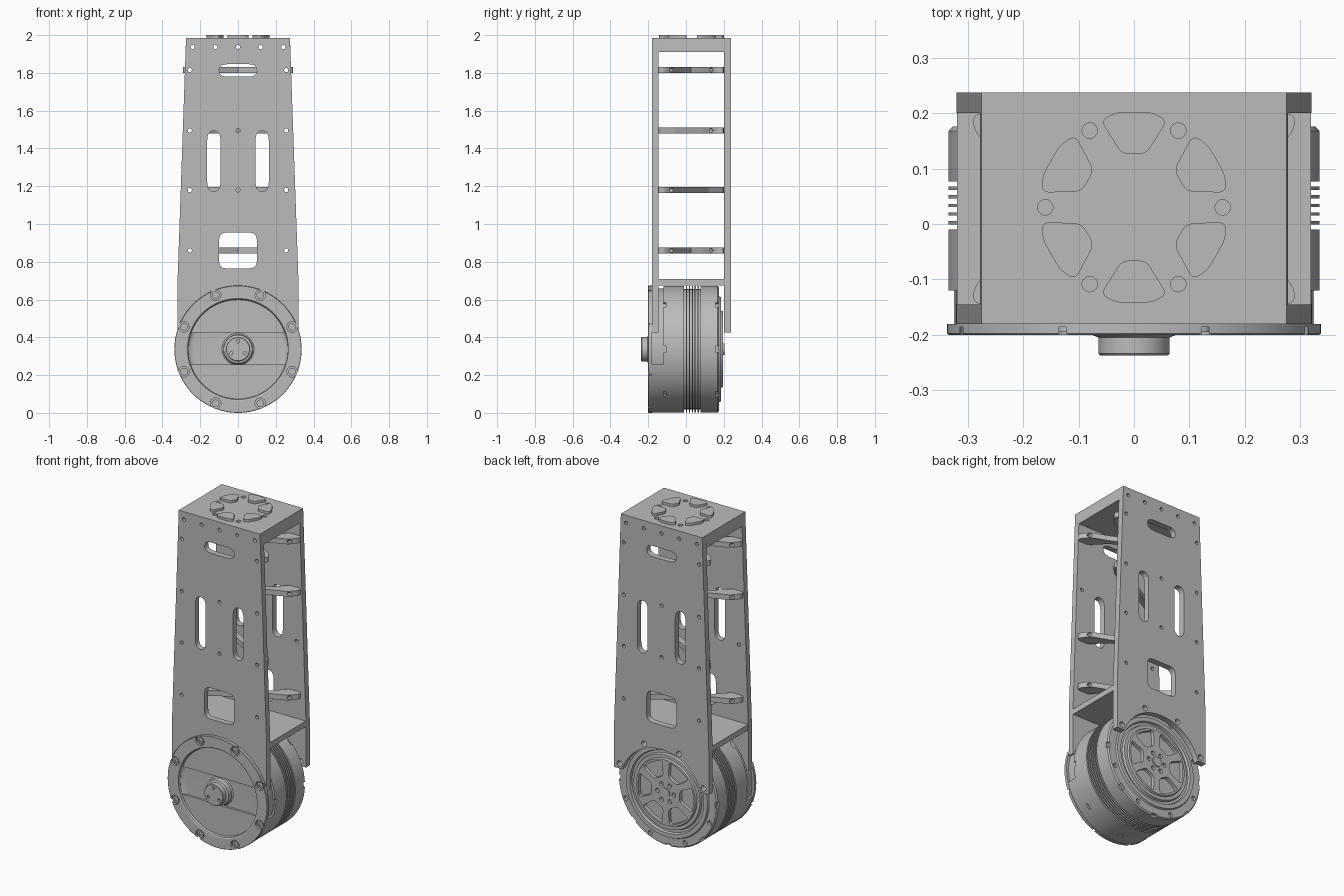
import bpy, bmesh
from math import sin, cos, pi, radians
from mathutils import Vector

old = bpy.data.objects.get("Cube")
if old:
    bpy.data.objects.remove(old)

grey = bpy.data.materials.new("machined grey")
grey.use_nodes = True
COLOUR = (0.5, 0.5, 0.5, 1)
grey.diffuse_color = COLOUR
grey.node_tree.nodes["Principled BSDF"].inputs["Base Color"].default_value = COLOUR

HUB_Z = 0.337      # height of the motor axis
PAD_Y = 0.03       # centre of the top pad pattern
FRONT, BACK = (-0.18, -0.145), (0.2, 0.237)


# ---------- helpers ----------
def circle(u, v, r, n=24):
    return [(u + r * cos(2 * pi * i / n), v + r * sin(2 * pi * i / n)) for i in range(n)]


def rounded(pts, r, n=5):
    """Round every corner of a polygon with a small quadratic arc."""
    out = []
    for i, p in enumerate(pts):
        p, a, b = Vector(p), Vector(pts[i - 1]), Vector(pts[(i + 1) % len(pts)])
        s = p + (a - p).normalized() * min(r, (a - p).length * 0.49)
        e = p + (b - p).normalized() * min(r, (b - p).length * 0.49)
        for k in range(n + 1):
            t = k / n
            out.append(tuple(s * (1 - t) ** 2 + p * 2 * t * (1 - t) + e * t * t))
    return out


def rect(u, v, hu, hv):
    return [(u - hu, v - hv), (u + hu, v - hv), (u + hu, v + hv), (u - hu, v + hv)]


def turn(pts, angle, u=0, v=0):
    c, s = cos(angle), sin(angle)
    return [(u + x * c - y * s, v + x * s + y * c) for x, y in pts]


def polar(r, angle, v=HUB_Z):
    return r * cos(angle), v + r * sin(angle)


def prism(bm, pts, lo, hi, axis="y"):
    def ring(h):
        return [bm.verts.new((u, h, v) if axis == "y" else (u, v, h)) for u, v in pts]
    a, b = ring(lo), ring(hi)
    bm.faces.new(a)
    bm.faces.new(b[::-1])
    for i in range(len(a)):
        bm.faces.new((a[i - 1], a[i], b[i], b[i - 1]))


def finish(name, bm):
    bmesh.ops.recalc_face_normals(bm, faces=bm.faces)
    mesh = bpy.data.meshes.new(name)
    bm.to_mesh(mesh)
    bm.free()
    mesh.materials.append(grey)
    ob = bpy.data.objects.new(name, mesh)
    bpy.context.collection.objects.link(ob)
    return ob


def solid(name, *prisms):
    bm = bmesh.new()
    for p in prisms:
        prism(bm, *p)
    return finish(name, bm)


def lathe(name, profile, n=96):
    """Spin (radius, y) points about the motor axis."""
    bm = bmesh.new()
    vs = [bm.verts.new((r, y, HUB_Z)) for r, y in profile]
    es = [bm.edges.new(p) for p in zip(vs, vs[1:])]
    bmesh.ops.spin(bm, geom=vs + es, cent=(0, 0, HUB_Z), axis=(0, 1, 0),
                   angle=2 * pi, steps=n, use_merge=True)
    bmesh.ops.remove_doubles(bm, verts=bm.verts, dist=1e-5)
    return finish(name, bm)


def cut(ob, *prisms, keep=False):
    tool = solid("cutter", *prisms)
    tool.hide_render = True
    mod = ob.modifiers.new("cut", "BOOLEAN")
    mod.operation = "INTERSECT" if keep else "DIFFERENCE"
    mod.object, mod.solver = tool, "EXACT"
    bpy.context.view_layer.objects.active = ob
    bpy.ops.object.modifier_apply(modifier=mod.name)
    bpy.data.objects.remove(tool)


# ---------- tapered side plates ----------
BRACES = {1.815: (1, -1), 1.495: (1,), 1.18: (-1,), 0.86: (1, -1)}
spots = [(x, 1.937) for x in (-0.24, -0.12, 0, 0.12, 0.24)]
spots += [(x, z) for z in BRACES for x in (-0.255, 0.255)]
spots += [(0, 1.495), (0, 1.18)]
bolt_holes = [(circle(x, z, 0.011, 12), -1, 1) for x, z in spots]
windows = [(rounded(rect(0, 1.813, 0.1, 0.033), 0.045), -1, 1),
           (rounded(rect(0, 0.86, 0.1, 0.095), 0.04), -1, 1)]
windows += [(rounded(rect(x, 1.333, 0.035, 0.16), 0.05), -1, 1) for x in (-0.128, 0.128)]
outline = [(0.275, 1.985), (0.32, 0.7), (0.32, 0.425), (-0.32, 0.425), (-0.32, 0.7), (-0.275, 1.985)]
bolt_angles = [pi / 8 + i * pi / 4 for i in range(8)]
for name, span in (("front_plate", FRONT), ("back_plate", BACK)):
    plate = solid(name, (outline, *span))
    cut(plate, *bolt_holes, *windows)
    if name == "back_plate":
        holes = [(circle(*polar(0.307, a), 0.017, 16), 0.15, 1) for a in bolt_angles[:4]]
        cut(plate, (circle(0, HUB_Z, 0.28, 96), 0, 1), *holes)

# ---------- top block, pads and shelf ----------
top = solid("top_block", ([(-0.275, 1.985), (0.275, 1.985), (0.278, 1.91), (-0.278, 1.91)], FRONT[1], BACK[0]))
cut(top, *bolt_holes[:5])
cut(top, *[(circle(*polar(0.16, i * pi / 3, PAD_Y), 0.014, 16), 1.96, 2.1, "z") for i in range(6)])
pad = rounded([(-0.022, 0.096), (0.022, 0.096), (0.06, 0.157), (0.032, 0.172),
               (-0.032, 0.172), (-0.06, 0.157)], 0.014)
solid("top_pads", *[(turn(pad, i * pi / 3, 0, PAD_Y), 1.98, 2.0, "z") for i in range(6)])
solid("shelf", (rect(0, 0.692, 0.319, 0.017), FRONT[1], BACK[0]))

# ---------- diagonal braces ----------
H = 0.1725
end = [(0.13, 0.09), (0.21, H), (0.29, H), (0.29, H - 0.03), (0.25, H - 0.075), (0.15, 0.06)]
bar = end + [(-x, -y) for x, y in end]
for z, sides in BRACES.items():
    for s in sides:
        shape = rounded([(s * x, y + 0.0275) for x, y in bar], 0.02)
        brace = solid("diagonal_brace", (shape, z - 0.016, z + 0.016, "z"))
        cut(brace, *[(circle(x, z, 0.011, 12), -1, 1) for x in (-0.255, 0.255)])

# ---------- motor drum with cooling fins ----------
drum = [(0, -0.12), (0.335, -0.12)]
for i in range(6):
    y = -0.01 + i * 0.0155
    drum += [(0.335, y), (0.318, y), (0.318, y + 0.0095), (0.335, y + 0.0095)]
drum += [(0.335, 0.168), (0.328, 0.176), (0.28, 0.176), (0.275, 0.186), (0.25, 0.186),
         (0.245, 0.172), (0.23, 0.172), (0.225, 0.186), (0.205, 0.186), (0.2, 0.197), (0, 0.197)]
motor = lathe("motor_drum", drum)
notch = rect(0.335, 0, 0.014, 0.017)
cut(motor, *[(turn(notch, i * pi / 4, 0, HUB_Z), lo, lo + 0.024)
             for i in range(8) for lo in (-0.13, 0.157)])
pocket = rounded([(0.095, -0.035), (0.18, -0.075), (0.188, 0), (0.18, 0.075), (0.095, 0.035)], 0.02)
rear = [(turn(pocket, i * pi / 3, 0, HUB_Z), 0.175, 0.3) for i in range(6)]
rear += [(circle(*polar(0.055, i * pi / 3), 0.013, 16), 0.18, 0.3) for i in range(6)]
rear += [(circle(*polar(0.307, a), 0.014, 16), 0.16, 0.3) for a in bolt_angles]
cut(motor, *rear)
solid("rear_hub_pin", (circle(0, HUB_Z, 0.03, 32), 0.19, 0.203))

# ---------- front cover: dished face, shaft and screws ----------
cover = lathe("front_cover", [
    (0, -0.118), (0.322, -0.118), (0.322, -0.18), (0.337, -0.18), (0.337, -0.198), (0.335, -0.2),
    (0.272, -0.2), (0.266, -0.196), (0.264, -0.182), (0.256, -0.173), (0.245, -0.169), (0.23, -0.167),
    (0.085, -0.167), (0.078, -0.172), (0.076, -0.2), (0.064, -0.205), (0.064, -0.234), (0.061, -0.237), (0, -0.237)])
face = [(circle(*polar(0.31, a), 0.028), -0.3, -0.186) for a in bolt_angles]
face += [(circle(*polar(0.042, pi / 2 + i * 2 * pi / 3), 0.009, 12), -0.3, -0.22) for i in range(3)]
cut(cover, *face)
screws = solid("cover_screws", *[(circle(*polar(0.31, a), 0.02), -0.195, -0.18) for a in bolt_angles])
cut(screws, *[(circle(*polar(0.31, a), 0.01, 6), -0.3, -0.189) for a in bolt_angles])
skirt = solid("cover_skirt", (circle(0, HUB_Z, 0.335, 96), -0.181, -0.119))
cut(skirt, (rect(0, 0.1, 0.5, 0.155), -0.5, 0.5), keep=True)

# ---------- smooth round parts, keep edges sharp ----------
for ob in list(bpy.context.scene.objects):
    if ob.type == "MESH" and ob.data.materials and ob.data.materials[0] == grey:
        bpy.ops.object.select_all(action="DESELECT")
        ob.select_set(True)
        bpy.context.view_layer.objects.active = ob
        bpy.ops.object.shade_smooth_by_angle(angle=radians(30))
